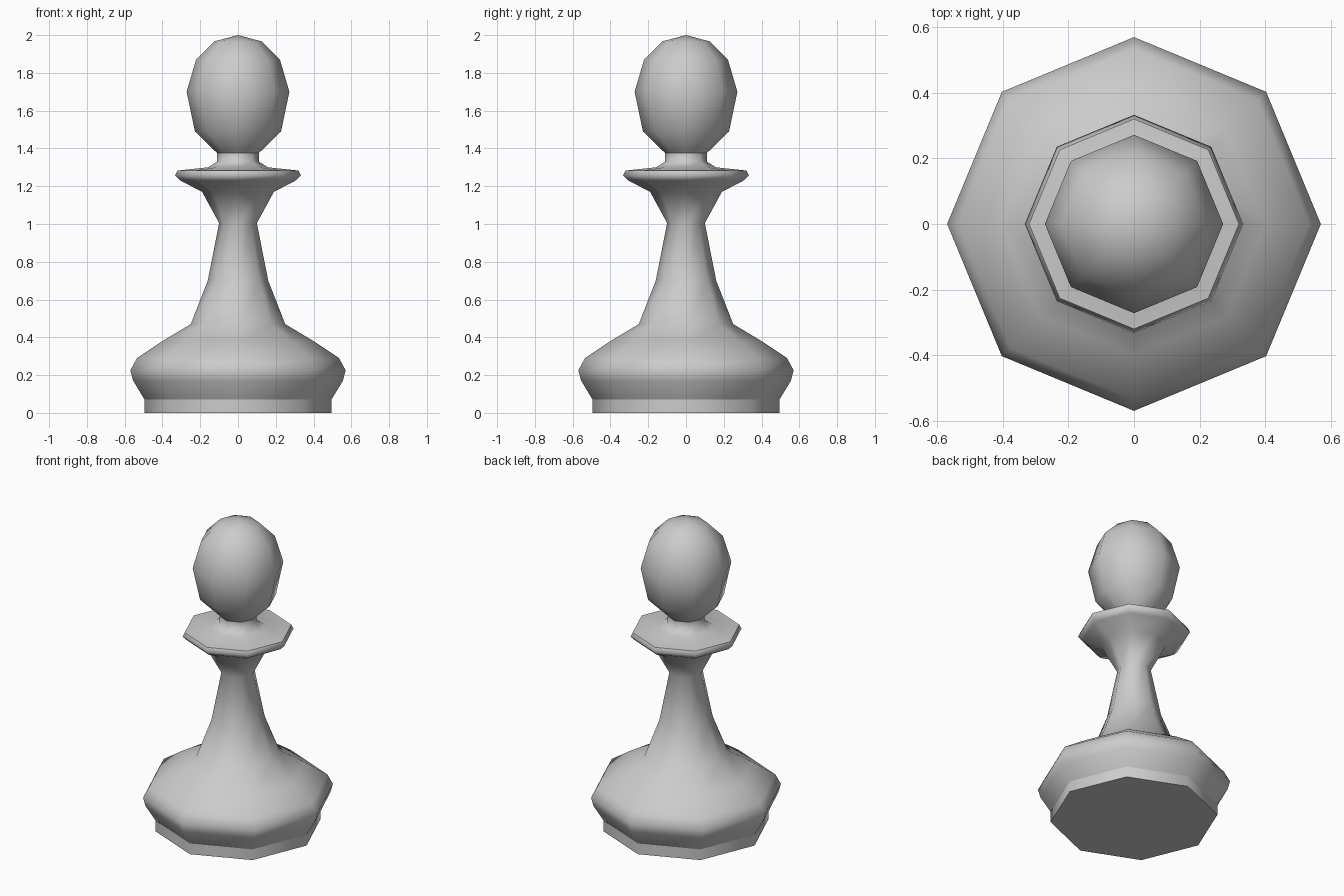
import bpy, bmesh
from math import sin, cos, pi

if "Cube" in bpy.data.objects:
    bpy.data.objects.remove(bpy.data.objects["Cube"])

SIDES = 8

# Silhouette from foot to crown: (radius, height, crease at this ring)
PROFILE = [
    # foot
    (0.495, 0.00, True), (0.495, 0.07, True),
    # bulging base
    (0.555, 0.17, False), (0.57, 0.225, False), (0.535, 0.29, False),
    (0.40, 0.38, False), (0.25, 0.47, False),
    # stem
    (0.16, 0.70, False), (0.10, 1.005, False),
    # collar
    (0.19, 1.17, False), (0.305, 1.23, False), (0.333, 1.257, False),
    (0.32, 1.283, True), (0.16, 1.30, False),
    # neck
    (0.11, 1.33, False), (0.11, 1.375, True),
    # head
    (0.228, 1.49, False), (0.272, 1.70, False),
    (0.222, 1.87, False), (0.125, 1.967, False),
]
TOP = 2.0


def lathe(name, profile, top):
    bm = bmesh.new()
    rings = [[bm.verts.new((r * cos(2 * pi * i / SIDES), r * sin(2 * pi * i / SIDES), z))
              for i in range(SIDES)] for r, z, _ in profile]
    # side walls
    for a, b in zip(rings, rings[1:]):
        for i in range(SIDES):
            j = (i + 1) % SIDES
            bm.faces.new((a[i], a[j], b[j], b[i]))
    # pointed crown and flat underside
    tip = bm.verts.new((0, 0, top))
    for i in range(SIDES):
        bm.faces.new((rings[-1][i], rings[-1][(i + 1) % SIDES], tip))
    for f in bm.faces:
        f.smooth = True
    bm.faces.new(rings[0][::-1])
    # creased rings
    for ring, (_, _, crease) in zip(rings, profile):
        if crease:
            for i in range(SIDES):
                bm.edges.get((ring[i], ring[(i + 1) % SIDES])).smooth = False
    mesh = bpy.data.meshes.new(name)
    bm.to_mesh(mesh)
    bm.free()
    obj = bpy.data.objects.new(name, mesh)
    bpy.context.collection.objects.link(obj)
    return obj


lathe("chess_pawn", PROFILE, TOP)
